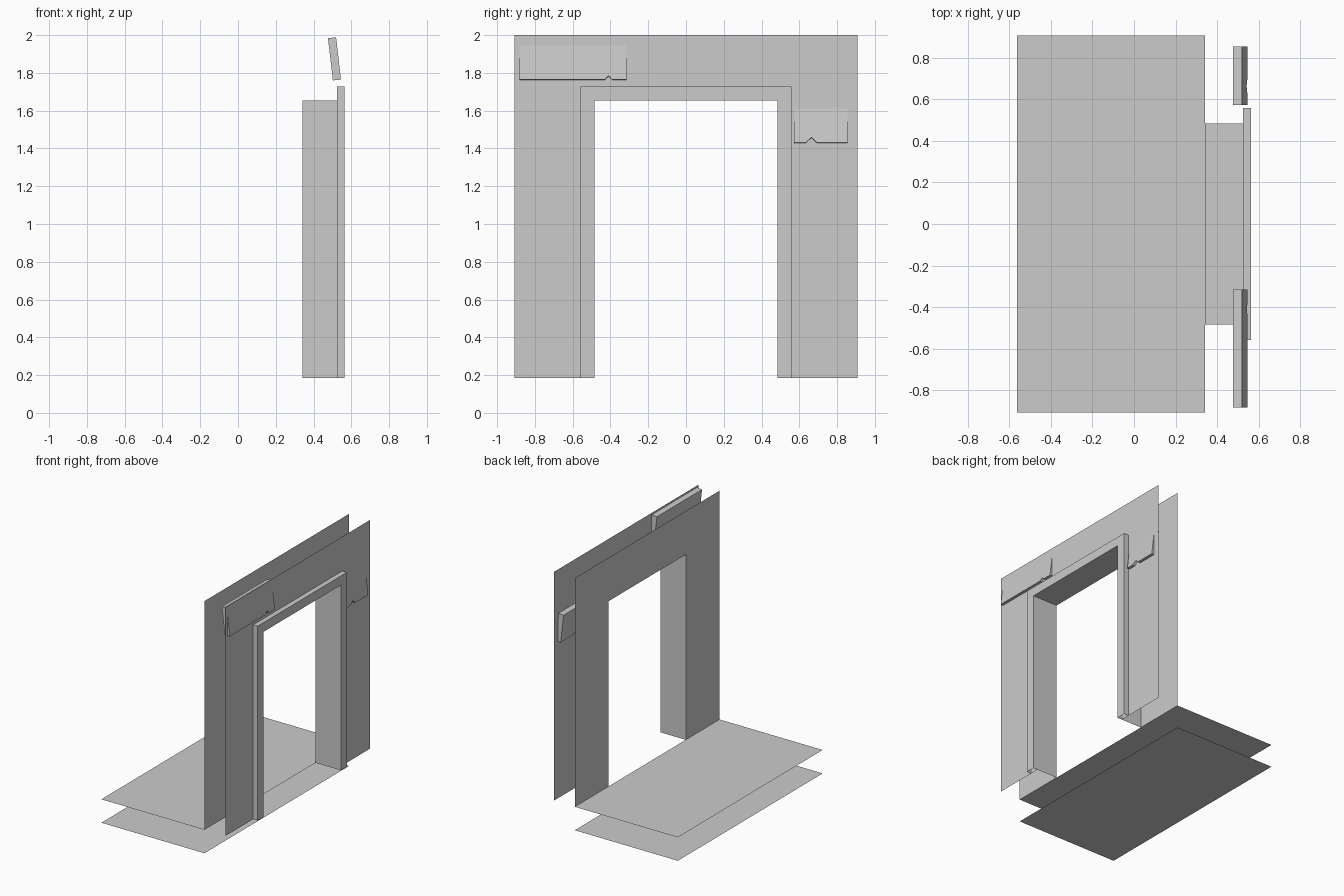
import bpy, bmesh, math
from mathutils import Matrix, Vector

if "Cube" in bpy.data.objects:
    bpy.data.objects.remove(bpy.data.objects["Cube"])

X_BACK, X_IN, X_OUT, X_TRIM = -0.564, 0.341, 0.524, 0.564
Y_WALL, Z_FLOOR, Z_TOP = 0.907, 0.186, 2.0
OPENING = (0.484, 1.655)   # half width, top height
TRIM = (0.559, 1.728)


def finish(name, bm):
    mesh = bpy.data.meshes.new(name)
    bm.to_mesh(mesh)
    bm.free()
    obj = bpy.data.objects.new(name, mesh)
    bpy.context.collection.objects.link(obj)
    return obj


def arch(bm, x, size):
    """Four points up, over and down a doorway outline."""
    w, h = size
    return [bm.verts.new((x, y, z)) for y, z in
            ((-w, Z_FLOOR), (-w, h), (w, h), (w, Z_FLOOR))]


def arch_strip(name, *rings):
    """Skin consecutive doorway outlines with flat quads."""
    bm = bmesh.new()
    loops = [arch(bm, x, size) for x, size in rings]
    for a, b in zip(loops, loops[1:]):
        for i in range(3):
            bm.faces.new((a[i], a[i + 1], b[i + 1], b[i]))
    return finish(name, bm)


def sheet(name, z):
    bm = bmesh.new()
    bm.faces.new([bm.verts.new((x, y, z)) for x, y in
                  ((X_BACK, -Y_WALL), (X_IN, -Y_WALL), (X_IN, Y_WALL), (X_BACK, Y_WALL))])
    return finish(name, bm)


def sign(name, y0, y1, z, notch_y, notch_w, notch_h):
    """Tilted board with a small V notch in its lower edge."""
    height, thick = 0.225, 0.043
    profile = [(y0, 0), (notch_y - notch_w, 0), (notch_y, notch_h),
               (notch_y + notch_w, 0), (y1, 0), (y1, height), (y0, height)]
    bm = bmesh.new()
    face = bm.faces.new([bm.verts.new((0, y, h)) for y, h in profile])
    ext = bmesh.ops.extrude_face_region(bm, geom=[face])
    moved = [v for v in ext["geom"] if isinstance(v, bmesh.types.BMVert)]
    bmesh.ops.translate(bm, verts=moved, vec=Vector((-thick, 0, 0)))
    bmesh.ops.recalc_face_normals(bm, faces=bm.faces)
    bm.transform(Matrix.Translation((0.545, 0, z)) @ Matrix.Rotation(-math.radians(6.6), 4, 'Y'))
    return finish(name, bm)


# Floor and the lower ground sheet
sheet("floor", Z_FLOOR)
sheet("lower_ground", 0.0)

# Inner and outer wall sheets with the doorway cut out
arch_strip("inner_wall", (X_IN, OPENING), (X_IN, (Y_WALL, Z_TOP)))
arch_strip("outer_wall", (X_OUT, (Y_WALL, Z_TOP)), (X_OUT, OPENING))

# Door lining between the walls, and the raised surround
arch_strip("door_lining", (X_OUT, OPENING), (X_IN, OPENING))
arch_strip("door_surround", (X_OUT, TRIM), (X_TRIM, TRIM), (X_TRIM, OPENING), (X_OUT, OPENING))

# Tilted boards leaning out of the outer wall
sign("upper_board", -0.882, -0.316, 1.765, -0.41, 0.021, 0.02)
sign("side_board", 0.573, 0.854, 1.431, 0.664, 0.03, 0.028)
